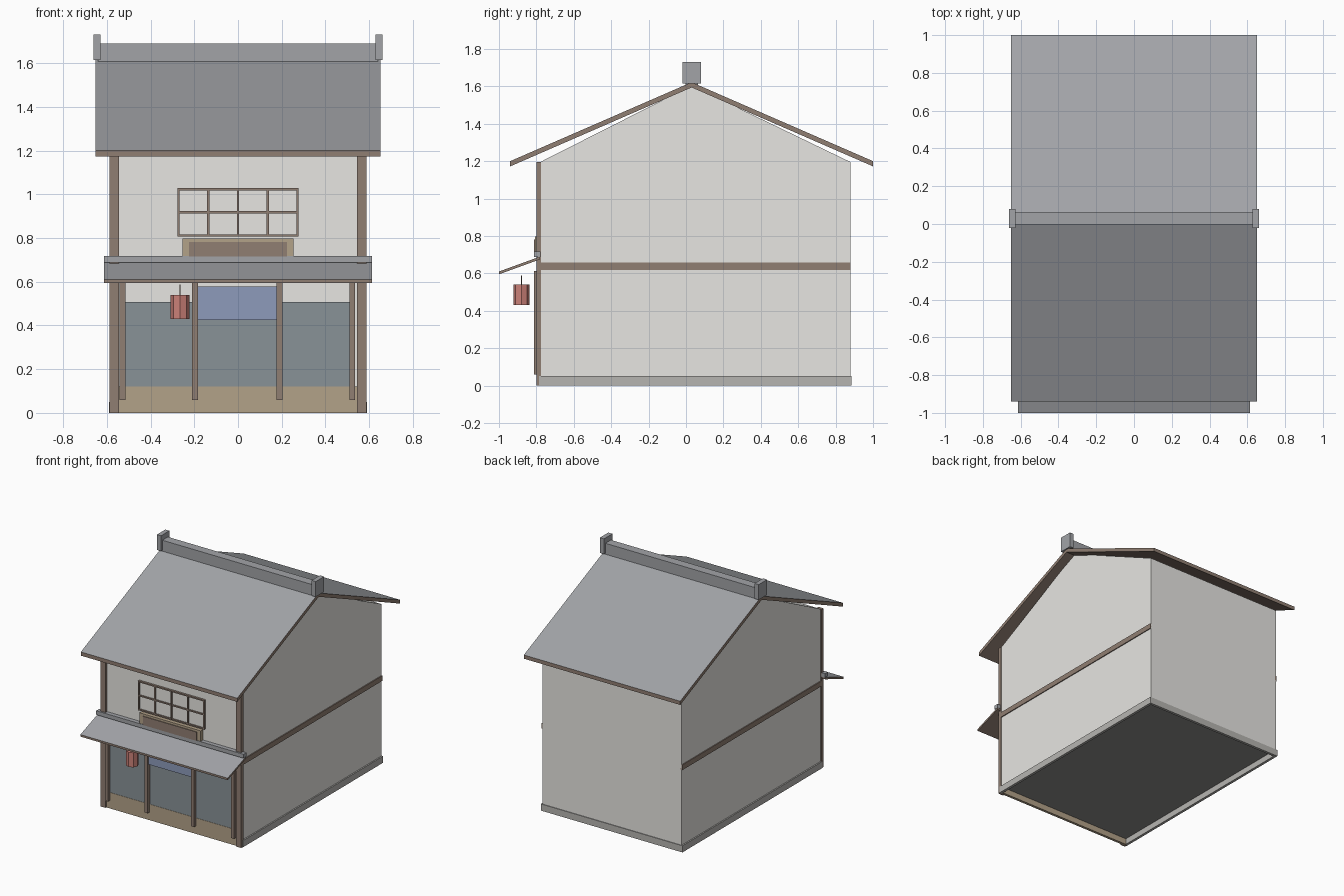
import bpy, bmesh, math

if "Cube" in bpy.data.objects:
    bpy.data.objects.remove(bpy.data.objects["Cube"])


def mat(name, r, g, b):
    m = bpy.data.materials.new(name)
    m.diffuse_color = (r, g, b, 1)
    m.use_nodes = True
    m.node_tree.nodes["Principled BSDF"].inputs["Base Color"].default_value = m.diffuse_color
    return m


PLASTER = mat("plaster", 0.80, 0.79, 0.76)
WOOD = mat("dark_wood", 0.28, 0.21, 0.17)
TAN = mat("light_wood", 0.45, 0.36, 0.25)
TILE = mat("roof_tile", 0.36, 0.37, 0.39)
STONE = mat("stone", 0.47, 0.46, 0.44)
GLASS = mat("dark_glass", 0.25, 0.29, 0.31)
FLOOR = mat("floor_dark", 0.27, 0.27, 0.26)
BLUE = mat("curtain_blue", 0.27, 0.33, 0.50)
RED = mat("lantern_red", 0.60, 0.22, 0.19)


def finish(name, bm, mats):
    bmesh.ops.recalc_face_normals(bm, faces=bm.faces)
    me = bpy.data.meshes.new(name)
    for m in mats:
        me.materials.append(m)
    if len(mats) > 1:  # second material on upward faces
        bm.normal_update()
        for f in bm.faces:
            f.material_index = int(f.normal.z > 0.3)
    bm.to_mesh(me)
    bm.free()
    ob = bpy.data.objects.new(name, me)
    bpy.context.collection.objects.link(ob)
    return ob


def box(name, x, y, z, m):
    bm = bmesh.new()
    bmesh.ops.create_cube(bm, size=1)
    for v in bm.verts:
        v.co = [r[0] if c < 0 else r[1] for c, r in zip(v.co, (x, y, z))]
    return finish(name, bm, [m])


def prism(name, profile, half, mats):
    # (y, z) profile extruded across x
    bm = bmesh.new()
    f = bm.faces.new([bm.verts.new((-half, y, z)) for y, z in profile])
    r = bmesh.ops.extrude_face_region(bm, geom=[f])
    vs = [v for v in r["geom"] if isinstance(v, bmesh.types.BMVert)]
    bmesh.ops.translate(bm, verts=vs, vec=(2 * half, 0, 0))
    return finish(name, bm, mats)


def drum(name, x, y, z0, z1, r, n, m):
    bm = bmesh.new()
    bmesh.ops.create_cone(bm, cap_ends=True, segments=n, radius1=r, radius2=r, depth=z1 - z0)
    bmesh.ops.translate(bm, verts=bm.verts, vec=(x, y, (z0 + z1) / 2))
    return finish(name, bm, [m])


# Plastered body with gable ends, raised floor
prism("house_body", [(-0.78, 0.05), (0.88, 0.05), (0.88, 1.195), (0.03, 1.605), (-0.78, 1.195)],
      0.58, [PLASTER])
box("floor", (-0.575, 0.575), (-0.775, 0.875), (0.045, 0.052), FLOOR)

# Stone plinth around the sides and back, side belts
box("plinth_back", (-0.59, 0.59), (0.865, 0.885), (0, 0.05), STONE)
for s, side in ((-1, "left"), (1, "right")):
    box("plinth_" + side, sorted((s * 0.57, s * 0.59)), (-0.785, 0.885), (0, 0.05), STONE)
    box("belt_" + side, sorted((s * 0.57, s * 0.587)), (-0.785, 0.88), (0.618, 0.657), WOOD)
    box("corner_post_" + side, sorted((s * 0.545, s * 0.587)), (-0.80, -0.775), (0, 1.195), WOOD)
    box("ridge_end_" + side, sorted((s * 0.628, s * 0.662)), (-0.02, 0.08), (1.615, 1.73), TILE)

# Main roof and ridge
T = 0.028
prism("main_roof", [(-0.94, 1.20), (0.03, 1.622), (1.0, 1.20),
                    (1.0, 1.20 - T), (0.03, 1.622 - T), (-0.94, 1.20 - T)], 0.652, [WOOD, TILE])
box("roof_ridge", (-0.64, 0.64), (-0.003, 0.063), (1.60, 1.69), TILE)

# Pent roof over the shop front
prism("pent_roof", [(-1.0, 0.61), (-0.78, 0.69), (-0.78, 0.675), (-1.0, 0.595)], 0.614, [WOOD, TILE])
box("pent_roof_ridge", (-0.614, 0.614), (-0.812, -0.778), (0.688, 0.718), TILE)

# Shop front
box("front_base_panel", (-0.57, 0.57), (-0.79, -0.77), (0, 0.12), TAN)
box("front_glazing", (-0.515, 0.515), (-0.788, -0.775), (0.12, 0.508), GLASS)
for i, x in enumerate((-0.528, -0.197, 0.19, 0.522)):
    box(f"front_post_{i + 1}", (x - 0.013, x + 0.013), (-0.812, -0.785), (0.06, 0.612), WOOD)
box("door_curtain", (-0.184, 0.177), (-0.803, -0.797), (0.425, 0.577), BLUE)

# Upper window with lattice
box("window_paper", (-0.275, 0.275), (-0.787, -0.775), (0.808, 1.027), PLASTER)
for i in range(5):
    x, w = -0.272 + i * 0.136, 0.005
    box(f"window_upright_{i + 1}", (x - w, x + w), (-0.797, -0.78), (0.807, 1.028), WOOD)
for i, z in enumerate((0.812, 0.918, 1.023)):
    box(f"window_rail_{i + 1}", (-0.277, 0.277), (-0.796, -0.78), (z - 0.005, z + 0.005), WOOD)

# Blank signboard
box("signboard_frame", (-0.255, 0.255), (-0.808, -0.775), (0.70, 0.797), TAN)
box("signboard_panel", (-0.223, 0.223), (-0.813, -0.80), (0.715, 0.781), WOOD)

# Hanging lantern
drum("lantern", -0.265, -0.88, 0.43, 0.54, 0.043, 8, RED)
drum("lantern_cord", -0.265, -0.88, 0.535, 0.588, 0.003, 6, WOOD)
